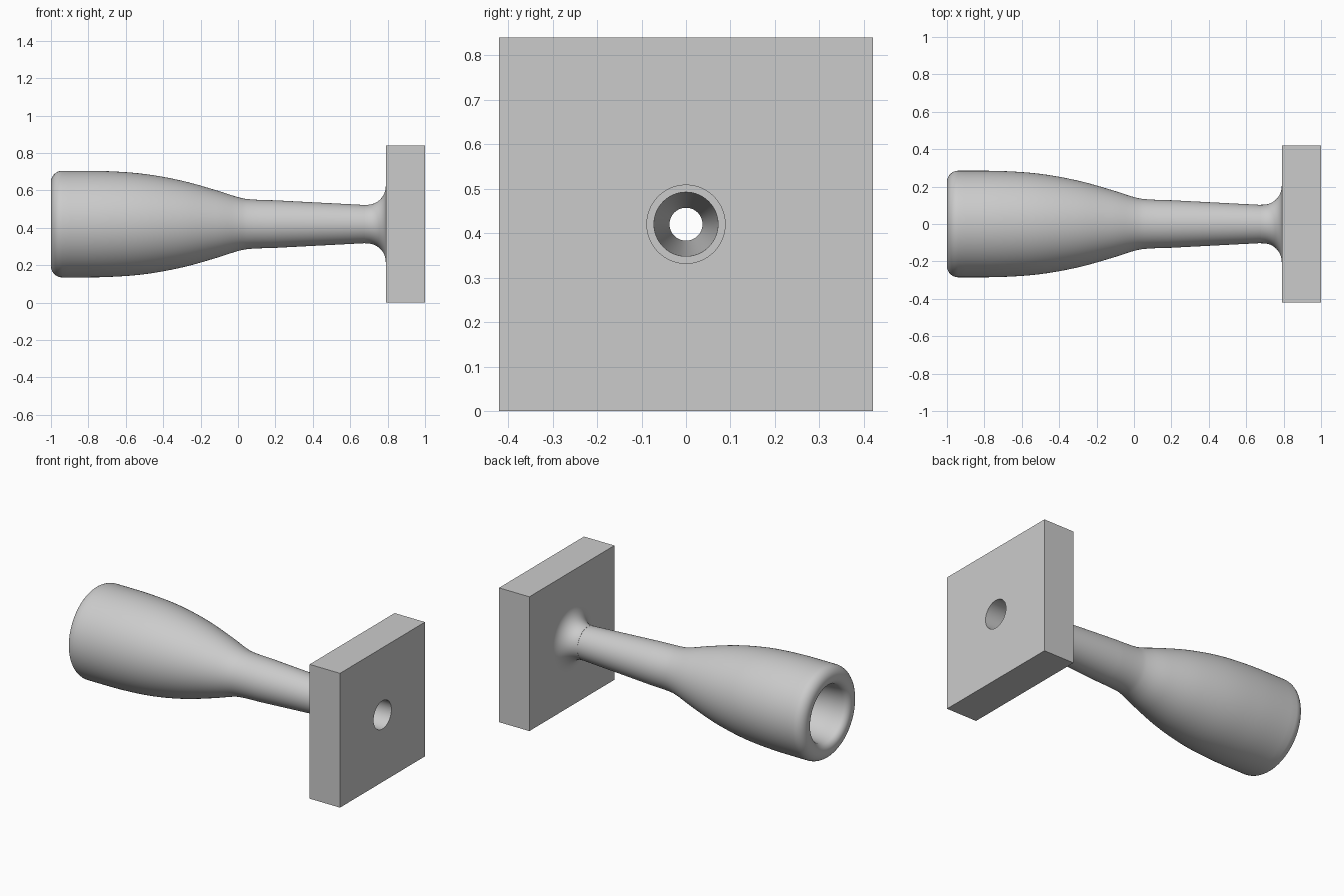
import bpy, bmesh, math

cube = bpy.data.objects.get("Cube")
if cube:
    bpy.data.objects.remove(cube)

SEGMENTS = 96
AXIS_Z = 0.42

grey = bpy.data.materials.new("plain grey")
grey.use_nodes = True
colour = (0.6, 0.6, 0.6, 1)
grey.diffuse_color = colour
grey.node_tree.nodes["Principled BSDF"].inputs["Base Color"].default_value = colour


def arc(cx, cr, rx, rr, start, end, steps=8):
    """Points (x, radius) on an elliptical arc, angles in degrees."""
    angles = [math.radians(start + (end - start) * i / steps) for i in range(steps + 1)]
    return [(cx + rx * math.cos(a), cr + rr * math.sin(a)) for a in angles]


def curve(points, steps=6):
    """Smooth curve through a few (x, radius) points."""
    p = [points[0]] + points + [points[-1]]
    out = []
    for a, b, c, d in zip(p, p[1:], p[2:], p[3:]):
        for i in range(steps):
            t = i / steps
            out.append(tuple(0.5 * (2 * q + (r - o) * t + (2 * o - 5 * q + 4 * r - s) * t * t
                                    + (3 * q - o - 3 * r + s) * t ** 3)
                             for o, q, r, s in zip(a, b, c, d)))
    return out + [points[-1]]


def lathe(name, rings):
    """Closed ring profile about the x axis; a third item marks a square ring."""
    bm = bmesh.new()
    loops = []
    for ring in rings:
        x, r = ring[:2]
        verts = []
        for i in range(SEGMENTS):
            a = math.tau * i / SEGMENTS
            y, z = math.cos(a), math.sin(a)
            k = r / max(abs(y), abs(z)) if len(ring) > 2 else r
            verts.append(bm.verts.new((x, k * y, k * z)))
        loops.append(verts)
    for a, b in zip(loops, loops[1:] + loops[:1]):
        for i in range(SEGMENTS):
            j = (i + 1) % SEGMENTS
            bm.faces.new((a[i], a[j], b[j], b[i]))
    bmesh.ops.recalc_face_normals(bm, faces=bm.faces)
    mesh = bpy.data.meshes.new(name)
    bm.to_mesh(mesh)
    bm.free()
    mesh.materials.append(grey)
    obj = bpy.data.objects.new(name, mesh)
    obj.location.z = AXIS_Z
    bpy.context.collection.objects.link(obj)
    bpy.ops.object.select_all(action="DESELECT")
    obj.select_set(True)
    bpy.context.view_layer.objects.active = obj
    bpy.ops.object.shade_smooth_by_angle(angle=math.radians(30))


# Mouthpiece: rounded rim, swelling body, tapered shank, then bore and cup
rim = arc(-0.94, 0.225, 0.06, 0.06, 180, 90)
body = curve([(-0.9, 0.285), (-0.7, 0.283), (-0.5, 0.268), (-0.3, 0.232),
              (-0.12, 0.182), (0, 0.144), (0.07, 0.132), (0.2, 0.127)])
shank = [(0.68, 0.102), (0.85, 0.093)]
backbore = [(0.85, 0.072), (-0.45, 0.037), (-0.58, 0.037)]
cup = curve([(-0.64, 0.05), (-0.68, 0.09), (-0.75, 0.135), (-0.85, 0.162), (-0.94, 0.172)])
inner_rim = arc(-0.96, 0.215, 0.04, 0.04, 270, 180)
lathe("mouthpiece", rim + body + shank + backbore + cup + inner_rim)

# Stand: square plate with a flared collar and a round socket
flare = arc(0.69, 0.203, 0.1, 0.1, 270, 360, 12)
lathe("stand", [(0.68, 0.088), (0.68, 0.103)] + flare
      + [(0.79, 0.42, "square"), (1, 0.42, "square"), (1, 0.088)])
